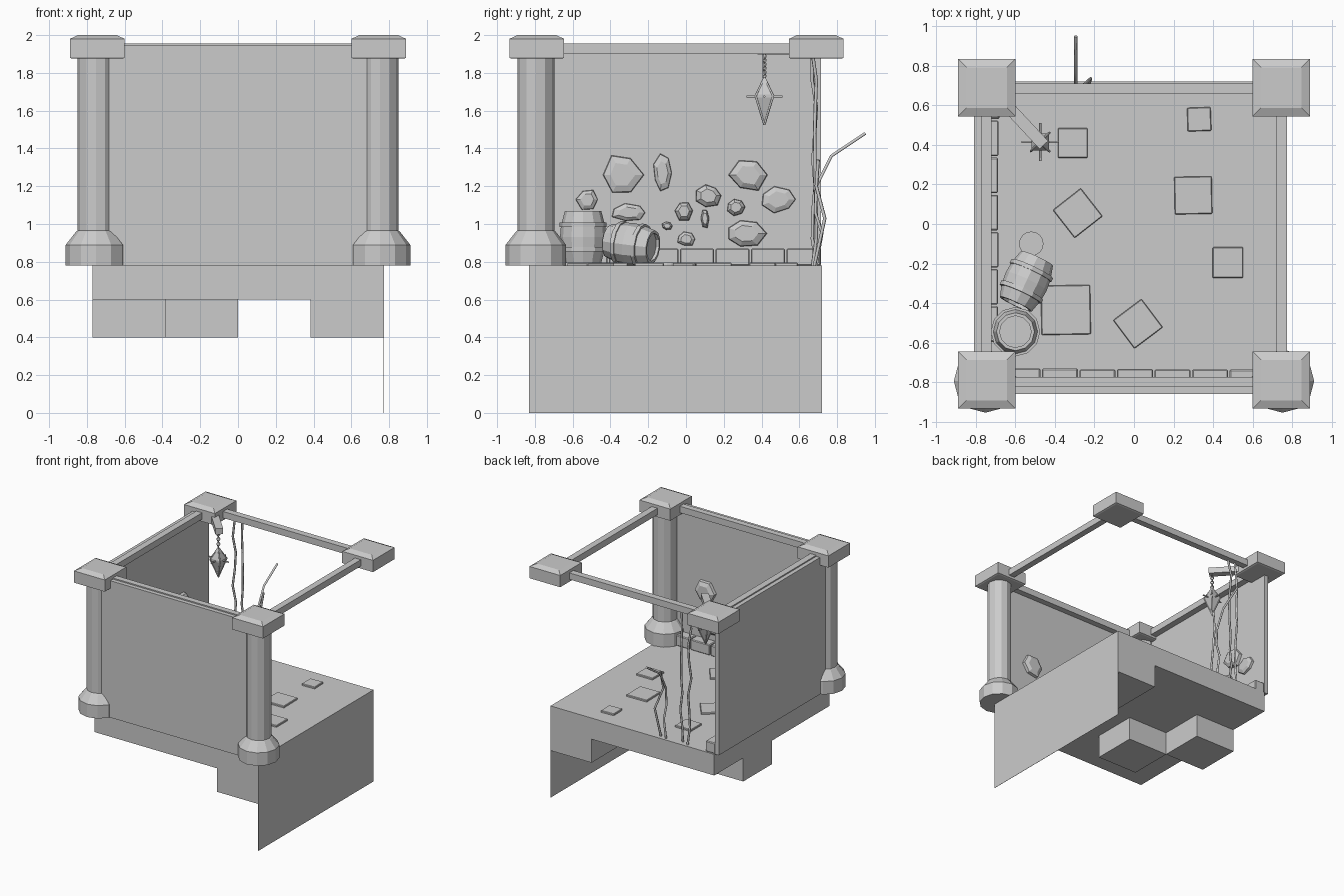
import bpy, bmesh, math, random
from mathutils import Vector, Matrix

random.seed(4)
if "Cube" in bpy.data.objects:
    bpy.data.objects.remove(bpy.data.objects["Cube"], do_unlink=True)

stone = bpy.data.materials.new("stone_grey")
stone.use_nodes = True
GREY = (0.6, 0.6, 0.6, 1)
stone.diffuse_color = GREY
stone.node_tree.nodes["Principled BSDF"].inputs["Base Color"].default_value = GREY


def finish(name, bm, matrix=None):
    if matrix:
        bm.transform(matrix)
    mesh = bpy.data.meshes.new(name)
    bm.to_mesh(mesh)
    bm.free()
    mesh.materials.append(stone)
    obj = bpy.data.objects.new(name, mesh)
    bpy.context.collection.objects.link(obj)
    return obj


def box(name, low, high, bevel=0):
    low, high = Vector(low), Vector(high)
    bm = bmesh.new()
    bmesh.ops.create_cube(bm, size=1)
    obj = finish(name, bm, Matrix.Translation((low + high) / 2) @ Matrix.Diagonal((*(high - low), 1)))
    if bevel:
        mod = obj.modifiers.new("bevel", "BEVEL")
        mod.width, mod.segments = bevel, 1
    return obj


def lathe(name, profile, sides, matrix, turn=0):
    """Stack rings of (radius, height) and close both ends."""
    bm = bmesh.new()
    rings = []
    for r, z in profile:
        rings.append([bm.verts.new((r * math.cos(turn + math.tau * i / sides),
                                    r * math.sin(turn + math.tau * i / sides), z)) for i in range(sides)])
    for a, b in zip(rings, rings[1:]):
        for i in range(sides):
            j = (i + 1) % sides
            bm.faces.new((a[i], a[j], b[j], b[i]))
    bm.faces.new(rings[0][::-1])
    bm.faces.new(rings[-1])
    return finish(name, bm, matrix)


def tube(name, points, radius, sides=1):
    curve = bpy.data.curves.new(name, "CURVE")
    curve.dimensions = "3D"
    curve.bevel_depth, curve.bevel_resolution = radius, sides
    curve.use_fill_caps = True
    spline = curve.splines.new("POLY")
    spline.points.add(len(points) - 1)
    for p, co in zip(spline.points, points):
        p.co = (*co, 1)
    curve.materials.append(stone)
    bpy.context.collection.objects.link(bpy.data.objects.new(name, curve))


# Floor slab with stepped blocks below and a thin side panel
FLOOR, EDGE, FRONT, BACK = 0.78, 0.77, -0.83, 0.72
box("floor_slab", (-EDGE, FRONT, 0.6), (EDGE, BACK, FLOOR))
box("under_block_side", (0.385, FRONT, 0.4), (EDGE, BACK, 0.6))
box("under_block_middle", (-0.385, -0.44, 0.4), (0, -0.055, 0.6))
box("under_block_outer", (-EDGE, -0.055, 0.4), (-0.385, 0.33, 0.6))
box("side_panel", (EDGE, FRONT, 0), (EDGE + 0.002, BACK, FLOOR))

# Raised floor stones: x, y, size, turn
for x, y, size, turn in [(-0.31, 0.41, 0.15, 0), (0.33, 0.53, 0.12, 2), (0.3, 0.145, 0.19, 1),
                         (-0.285, 0.055, 0.18, 38), (0.475, -0.195, 0.155, 0),
                         (0.02, -0.505, 0.18, 37), (-0.345, -0.435, 0.25, 1)]:
    stone_tile = box("floor_stone", (-size / 2, -size / 2, -0.01), (size / 2, size / 2, 0.015), 0.004)
    stone_tile.location = (x, y, FLOOR)
    stone_tile.rotation_euler.z = math.radians(turn)

# Walls
box("front_wall", (-EDGE, -0.86, FLOOR), (EDGE, -0.825, 1.945))
box("side_wall", (-0.81, -0.82, FLOOR), (-0.775, 0.715, 1.945))

# Skirting bricks inside both walls
for i in range(7):
    start = -0.6 + i * 0.188
    depth = random.uniform(-0.004, 0.004)
    box("side_skirting", (-0.775, start + 0.004, FLOOR), (-0.685 + depth, start + 0.184, 0.87), 0.006)
for i in range(7):
    start = -0.66 + i * 0.19
    depth = random.uniform(-0.004, 0.004)
    box("front_skirting", (start + 0.004, -0.825, FLOOR), (start + 0.186, -0.734 + depth, 0.87), 0.006)

# Corner caps, top rails, front columns
CX, CF, CB = 0.745, -0.79, 0.69
for sx in (-1, 1):
    for y in (CF, CB):
        h = 0.145
        bm = bmesh.new()
        bmesh.ops.create_cube(bm, size=1)
        for v in bm.verts:
            v.co = v.co.x * 2 * h, v.co.y * 2 * h, 1.93 + v.co.z * 0.1
        top = max(bm.faces, key=lambda f: f.calc_center_median().z)
        bottom = min(bm.faces, key=lambda f: f.calc_center_median().z)
        # shallow raised top and chamfered underside
        for face, inset, lift in ((top, 0.06, 0.02), (bottom, 0.018, -0.005)):
            bmesh.ops.inset_region(bm, faces=[face], thickness=inset)
            for v in face.verts:
                v.co.z += lift
        finish("corner_cap", bm, Matrix.Translation((sx * CX, y, 0)))
    xs = sorted((sx * 0.72, sx * 0.775))
    box("side_rail", (xs[0], CF, 1.9), (xs[1], CB, 1.955))
    lathe("front_column", [(0.16, FLOOR), (0.16, 0.89), (0.105, 0.96), (0.098, 0.965), (0.098, 1.89)],
          12, Matrix.Translation((sx * 0.752, -0.795, 0)))
box("front_rail", (-CX, -0.825, 1.9), (CX, -0.774, 1.955))
box("back_rail", (-CX, 0.657, 1.9), (CX, 0.712, 1.955))


# Faceted stones on the walls: position along wall, height, half width, half height
def wall_stone(u, z, ru, rz, to_wall, depth):
    n = random.choice((6, 7))
    wobble = [random.uniform(0.85, 1.1) for _ in range(n)]
    bm = bmesh.new()
    rings = [[bm.verts.new((u + ru * k * w * math.cos(math.tau * i / n),
                            z + rz * k * w * math.sin(math.tau * i / n), d))
              for i, w in enumerate(wobble)] for k, d in ((1, -0.005), (0.95, depth * 0.6), (0.6, depth))]
    for a, b in zip(rings, rings[1:]):
        for i in range(n):
            j = (i + 1) % n
            bm.faces.new((a[i], a[j], b[j], b[i]))
    bm.faces.new(rings[-1])
    finish("wall_stone", bm, to_wall)


side = Matrix(((0, 0, 1, -0.775), (1, 0, 0, 0), (0, 1, 0, 0), (0, 0, 0, 1)))
front = Matrix(((-1, 0, 0, 0), (0, 0, 1, -0.825), (0, 1, 0, 0), (0, 0, 0, 1)))
for u, z, ru, rz in [(-0.34, 1.26, 0.11, 0.12), (-0.125, 1.27, 0.05, 0.1), (-0.52, 1.13, 0.06, 0.06),
                     (-0.3, 1.06, 0.1, 0.05), (-0.1, 0.99, 0.03, 0.025), (0, 0.92, 0.05, 0.04),
                     (0.49, 1.13, 0.1, 0.07)]:
    wall_stone(u, z, ru, rz, side, 0.03)
for u, z, ru, rz in [(0.33, 1.26, 0.1, 0.09), (0.12, 1.15, 0.07, 0.06), (-0.01, 1.07, 0.05, 0.055),
                     (0.1, 1.03, 0.025, 0.055), (0.265, 1.09, 0.05, 0.045), (0.31, 0.95, 0.11, 0.08)]:
    wall_stone(u, z, ru, rz, side, 0.045)
for u, z, ru, rz in [(-0.39, 1.27, 0.1, 0.1), (-0.15, 1.15, 0.08, 0.06), (0.05, 1.07, 0.05, 0.05),
                     (0.3, 1.15, 0.1, 0.08), (-0.3, 0.98, 0.08, 0.06)]:
    wall_stone(u, z, ru, rz, front, 0.04)


# Barrels: bulged staves, recessed lids, two hoops
def barrel(matrix):
    lathe("barrel_staves", [(0.08, -0.12), (0.08, -0.138), (0.096, -0.138), (0.117, -0.06), (0.122, 0),
                            (0.117, 0.06), (0.096, 0.138), (0.08, 0.138), (0.08, 0.12)], 12, matrix)
    for z in (-0.065, 0.065):
        lathe("barrel_hoop", [(0.11, z - 0.012), (0.125, z - 0.012), (0.125, z + 0.012), (0.11, z + 0.012)],
              12, matrix)


barrel(Matrix.Translation((-0.6, -0.545, 0.932)))
axis = Vector((0.42, 0.9, -0.12)).to_track_quat("Z", "Y").to_matrix().to_4x4()
barrel(Matrix.Translation((-0.545, -0.29, 0.893)) @ axis @ Matrix.Scale(0.93, 4))

# Loose plank lid on the floor
lathe("loose_lid", [(0.062, FLOOR), (0.062, FLOOR + 0.015)], 16, Matrix.Translation((-0.52, -0.1, 0)))

# Hanging lantern on a diagonal arm
LX, LY = -0.475, 0.415
arm = box("lantern_arm", (-0.13, -0.03, -0.025), (0.13, 0.03, 0.025))
arm.location = (LX - 0.07, LY + 0.08, 1.922)
arm.rotation_euler.z = math.radians(-47)
for i in range(6):
    bpy.ops.mesh.primitive_torus_add(location=(LX, LY, 1.888 - i * 0.021), major_radius=0.012,
                                     minor_radius=0.004, major_segments=8, minor_segments=4,
                                     rotation=(math.pi / 2, 0, math.pi / 4 + i * math.pi / 2))
    link = bpy.context.object
    link.name = "chain_link"
    link.scale.y = 1.2
    link.data.materials.append(stone)
lathe("lantern_body", [(0.008, 1.53), (0.062, 1.67), (0.062, 1.685), (0.012, 1.77)], 4,
      Matrix.Translation((LX, LY, 0)), math.pi / 4)
for i in range(4):
    a = i * math.pi / 2
    c, s = math.cos(a), math.sin(a)
    tube("lantern_spike", [(LX, LY, 1.675), (LX + 0.095 * c, LY + 0.095 * s, 1.675)], 0.006)
    c, s = 0.066 * math.cos(a + math.pi / 4), 0.066 * math.sin(a + math.pi / 4)
    tube("lantern_frame", [(LX, LY, 1.775), (LX + c, LY + s, 1.678), (LX, LY, 1.525)], 0.006)

# Tall vines from the back rail, and two short broken ones
for x in (-0.44, -0.51):
    path = [(x + random.uniform(-0.012, 0.012), 0.68 + random.uniform(-0.012, 0.012), 0.78 + i * 0.14)
            for i in range(9)]
    tube("tall_vine", path, 0.009)
tube("leaning_vine", [(-0.295, y, z) for y, z in [(0.69, 0.78), (0.72, 0.95), (0.685, 1.06), (0.69, 1.2),
                                                  (0.77, 1.36), (0.95, 1.48)]], 0.009)
tube("short_vine", [(-0.24, 0.68, 0.78), (-0.22, 0.735, 1.03), (-0.27, 0.69, 1.2), (-0.25, 0.7, 1.34)], 0.009)
